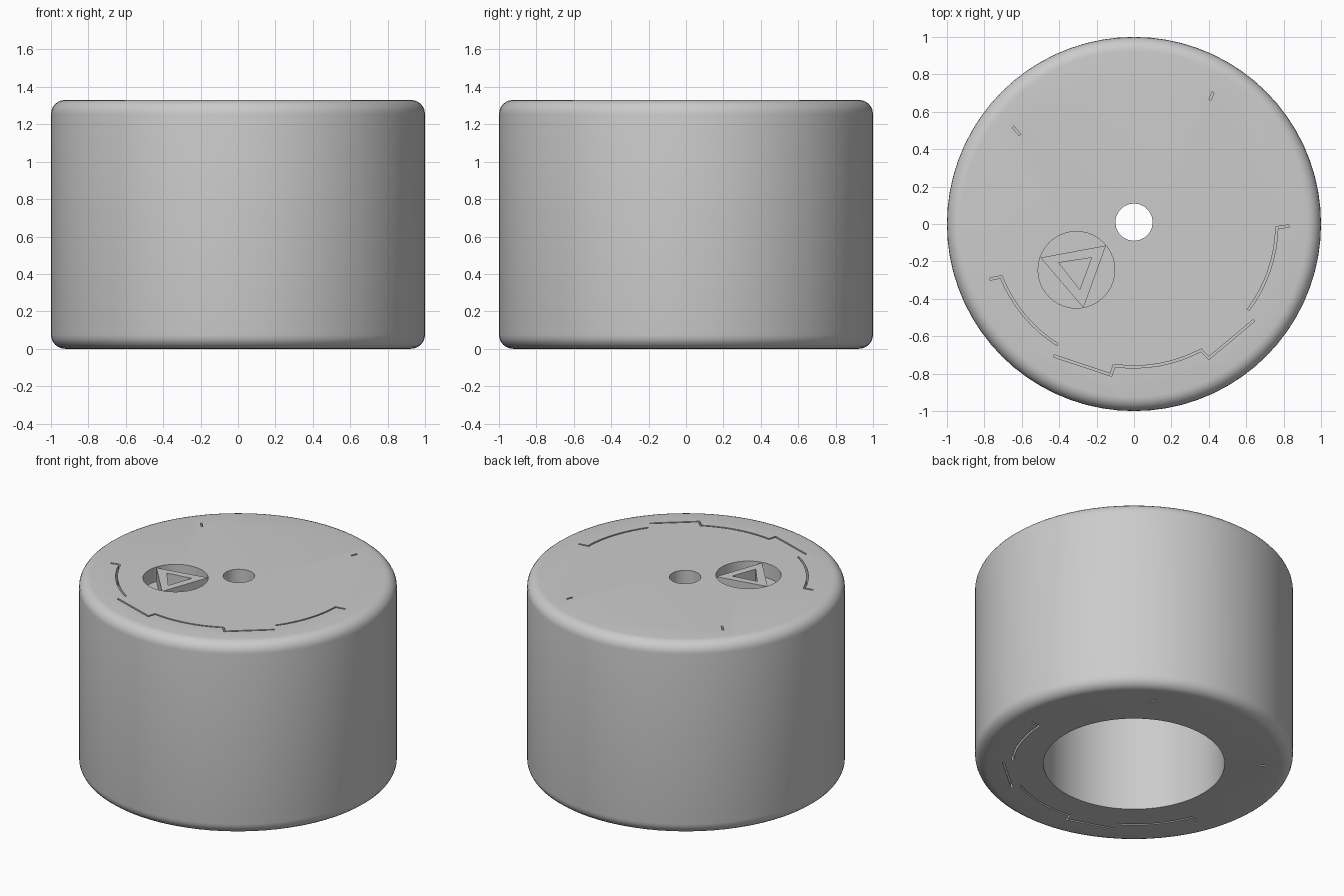
import bpy, bmesh, math
from mathutils import Vector

old = bpy.data.objects.get("Cube")
if old:
    bpy.data.objects.remove(old, do_unlink=True)

H, R, FILLET, BORE, HOLE, CEILING = 1.33, 1.0, 0.075, 0.57, 0.1, 1.1
DEPTH = 0.1

grey = bpy.data.materials.new("plain grey")
grey.use_nodes = True
GREY = (0.6, 0.6, 0.6, 1)
grey.diffuse_color = GREY
grey.node_tree.nodes["Principled BSDF"].inputs["Base Color"].default_value = GREY


def add_object(name, bm):
    bmesh.ops.recalc_face_normals(bm, faces=bm.faces)
    mesh = bpy.data.meshes.new(name)
    bm.to_mesh(mesh)
    bm.free()
    mesh.materials.append(grey)
    obj = bpy.data.objects.new(name, mesh)
    bpy.context.collection.objects.link(obj)
    return obj


def prism(bm, points, z0, z1):
    """Closed outline extruded between two heights."""
    low = [bm.verts.new((x, y, z0)) for x, y in points]
    high = [bm.verts.new((x, y, z1)) for x, y in points]
    bm.faces.new(low)
    bm.faces.new(high)
    for i in range(len(points)):
        j = (i + 1) % len(points)
        bm.faces.new((low[i], low[j], high[j], high[i]))


def circle(radius, n, x=0, y=0):
    return [(x + radius * math.cos(math.tau * i / n),
             y + radius * math.sin(math.tau * i / n)) for i in range(n)]


def arc(radius, start, end, n=8):
    steps = [math.radians(start + (end - start) * i / n) for i in range(n + 1)]
    return [(radius * math.cos(a), radius * math.sin(a)) for a in steps]


def ribbon(path, width):
    """Outline of a thin strip following a path, with mitred corners."""
    pts = [Vector(p) for p in path]
    left, right = [], []
    for i, p in enumerate(pts):
        dirs = []
        if i > 0:
            dirs.append((p - pts[i - 1]).normalized())
        if i < len(pts) - 1:
            dirs.append((pts[i + 1] - p).normalized())
        normals = [Vector((-d.y, d.x)) for d in dirs]
        n = sum(normals, Vector((0, 0))).normalized()
        off = n * (width / 2 / max(0.5, n.dot(normals[0])))
        left.append(p + off)
        right.append(p - off)
    return [tuple(p) for p in left + right[::-1]]


def cut(target, name, outlines):
    """Subtract a set of (outline, bottom, top) prisms."""
    bm = bmesh.new()
    for points, z0, z1 in outlines:
        prism(bm, points, z0, z1)
    cutter = add_object(name, bm)
    cutter.hide_render = True
    mod = target.modifiers.new(name, "BOOLEAN")
    mod.operation = "DIFFERENCE"
    mod.solver = "EXACT"
    mod.object = cutter
    bpy.context.view_layer.objects.active = target
    bpy.ops.object.modifier_apply(modifier=name)
    bpy.data.objects.remove(cutter, do_unlink=True)


# Drum with rounded rims
bm = bmesh.new()
quarter = [math.pi / 2 * i / 6 for i in range(7)]
profile = [(0, 0)]
profile += [(R - FILLET + FILLET * math.sin(a), FILLET - FILLET * math.cos(a)) for a in quarter]
profile += [(R - FILLET + FILLET * math.cos(a), H - FILLET + FILLET * math.sin(a)) for a in quarter]
profile += [(0, H)]
verts = [bm.verts.new((r, 0, z)) for r, z in profile]
edges = [bm.edges.new(pair) for pair in zip(verts, verts[1:])]
bmesh.ops.spin(bm, geom=verts + edges, axis=(0, 0, 1), cent=(0, 0, 0),
               angle=math.tau, steps=72, use_duplicate=False)
bmesh.ops.remove_doubles(bm, verts=bm.verts, dist=0.0005)
bmesh.ops.dissolve_limit(bm, angle_limit=0.002, verts=bm.verts, edges=bm.edges)
drum = add_object("drum", bm)

# Wide bore below, narrow hole above, round pocket in the top
PX, PY = -0.308, -0.245
cut(drum, "bore_cutter", [(circle(BORE, 64), -0.1, CEILING)])
cut(drum, "hole_cutter", [(circle(HOLE, 20, 0, 0.01), CEILING - 0.1, H + 0.1)])
cut(drum, "pocket_cutter", [(circle(0.205, 40, PX, PY), H - DEPTH, H + 0.1)])

# Thin ratchet-shaped slots on both end faces
A = 0.764
slots = [
    [(-0.77, -0.295)] + arc(A, 201.7, 237.6),
    [(-0.43, -0.705), (-0.123, -0.807)] + arc(A, 262, 298) + [(0.4, -0.717), (0.642, -0.515)],
    arc(A, -37, -1.5) + [(0.83, -0.01)],
    [(-0.647, 0.52), (-0.61, 0.476)],
    [(0.422, 0.705), (0.406, 0.663)],
]
outlines = [ribbon(path, 0.012) for path in slots]
cut(drum, "slot_cutter", [(o, z0, z1) for o in outlines
                          for z0, z1 in ((-0.1, 0.15), (H - 0.15, H + 0.1))])

# Triangular block with a triangular recess, standing in the pocket
outer = [(-0.5, -0.18), (-0.15, -0.115), (-0.27, -0.448)]
inner = [(-0.402, -0.207), (-0.227, -0.18), (-0.29, -0.35)]
bm = bmesh.new()
prism(bm, outer, H - DEPTH - 0.01, H - 0.005)
triangle = add_object("pocket_triangle", bm)
cut(triangle, "recess_cutter", [(inner, H - DEPTH, H + 0.1)])

for obj in (drum, triangle):
    bpy.ops.object.select_all(action="DESELECT")
    obj.select_set(True)
    bpy.context.view_layer.objects.active = obj
    bpy.ops.object.shade_smooth_by_angle(angle=math.radians(35))
